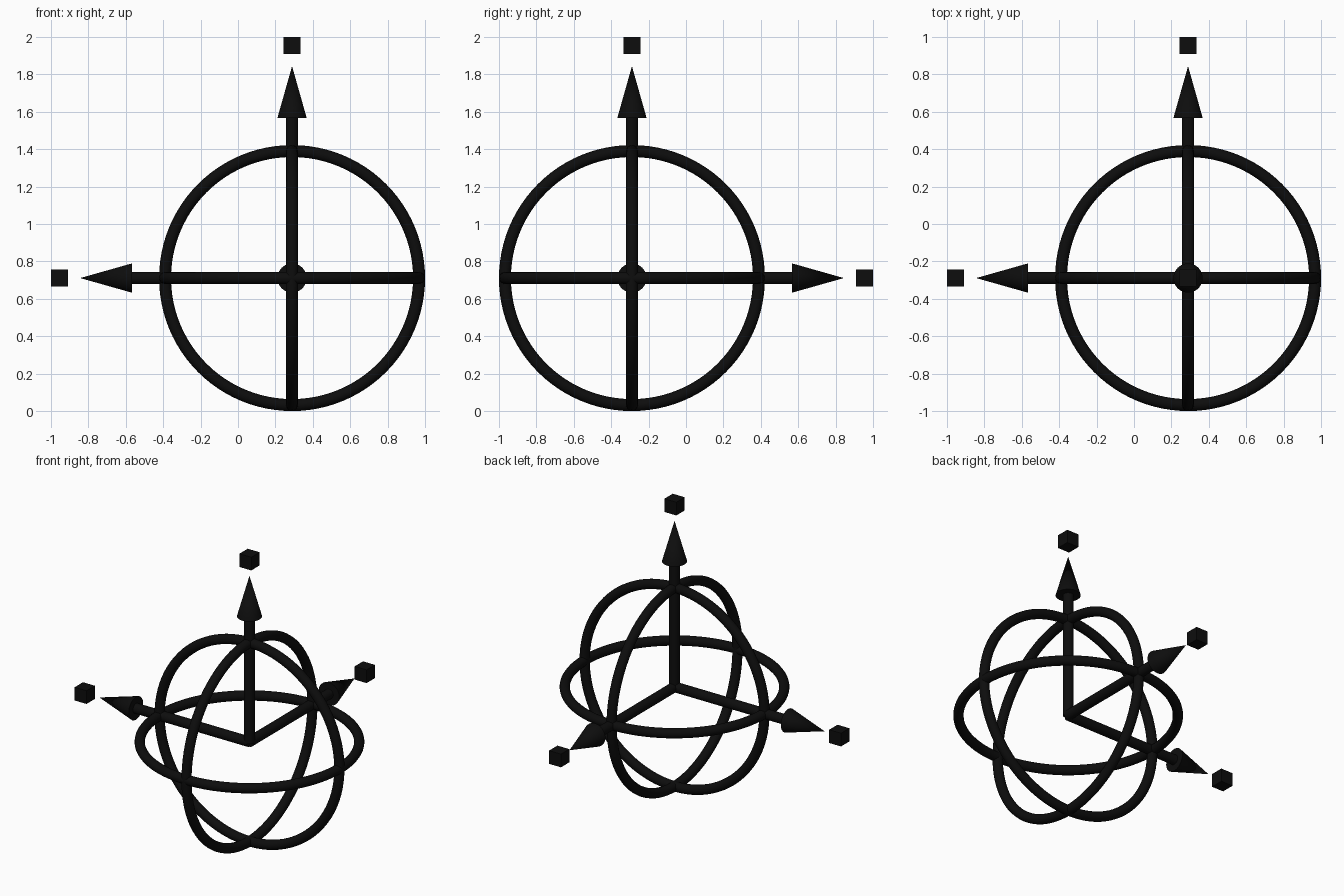
import bpy
from math import pi, radians
from mathutils import Vector

if "Cube" in bpy.data.objects:
    bpy.data.objects.remove(bpy.data.objects["Cube"])

CENTRE = Vector((0.289, -0.289, 0.711))
black = bpy.data.materials.new("black")
black.diffuse_color = (0.004, 0.004, 0.004, 1)
black.use_nodes = True
black.node_tree.nodes["Principled BSDF"].inputs["Base Color"].default_value = black.diffuse_color


def finish(name, smooth=True):
    ob = bpy.context.object
    ob.name = name
    ob.data.materials.append(black)
    if smooth:
        bpy.ops.object.shade_smooth_by_angle(angle=radians(40))


# One arrow per axis: shaft, cone head and a cube floating past the tip
axes = {
    "x": (Vector((-1, 0, 0)), (0, -pi / 2, 0)),
    "y": (Vector((0, 1, 0)), (-pi / 2, 0, 0)),
    "z": (Vector((0, 0, 1)), (0, 0, 0)),
}
SHAFT, TIP, CUBE = 0.857, 1.133, 1.244
for axis, (direction, rot) in axes.items():
    bpy.ops.mesh.primitive_cylinder_add(
        vertices=32, radius=0.033, depth=SHAFT,
        location=CENTRE + direction * SHAFT / 2, rotation=rot)
    finish(axis + "_arrow_shaft")

    bpy.ops.mesh.primitive_cone_add(
        vertices=32, radius1=0.078, radius2=0, depth=TIP - SHAFT,
        location=CENTRE + direction * (SHAFT + TIP) / 2, rotation=rot)
    finish(axis + "_arrow_head")

    bpy.ops.mesh.primitive_cube_add(size=0.09, location=CENTRE + direction * CUBE)
    finish(axis + "_scale_cube", smooth=False)

    # Rotation ring around this axis
    bpy.ops.mesh.primitive_torus_add(
        major_radius=0.679, minor_radius=0.032, major_segments=96,
        minor_segments=16, location=CENTRE, rotation=rot)
    finish(axis + "_rotation_ring")
